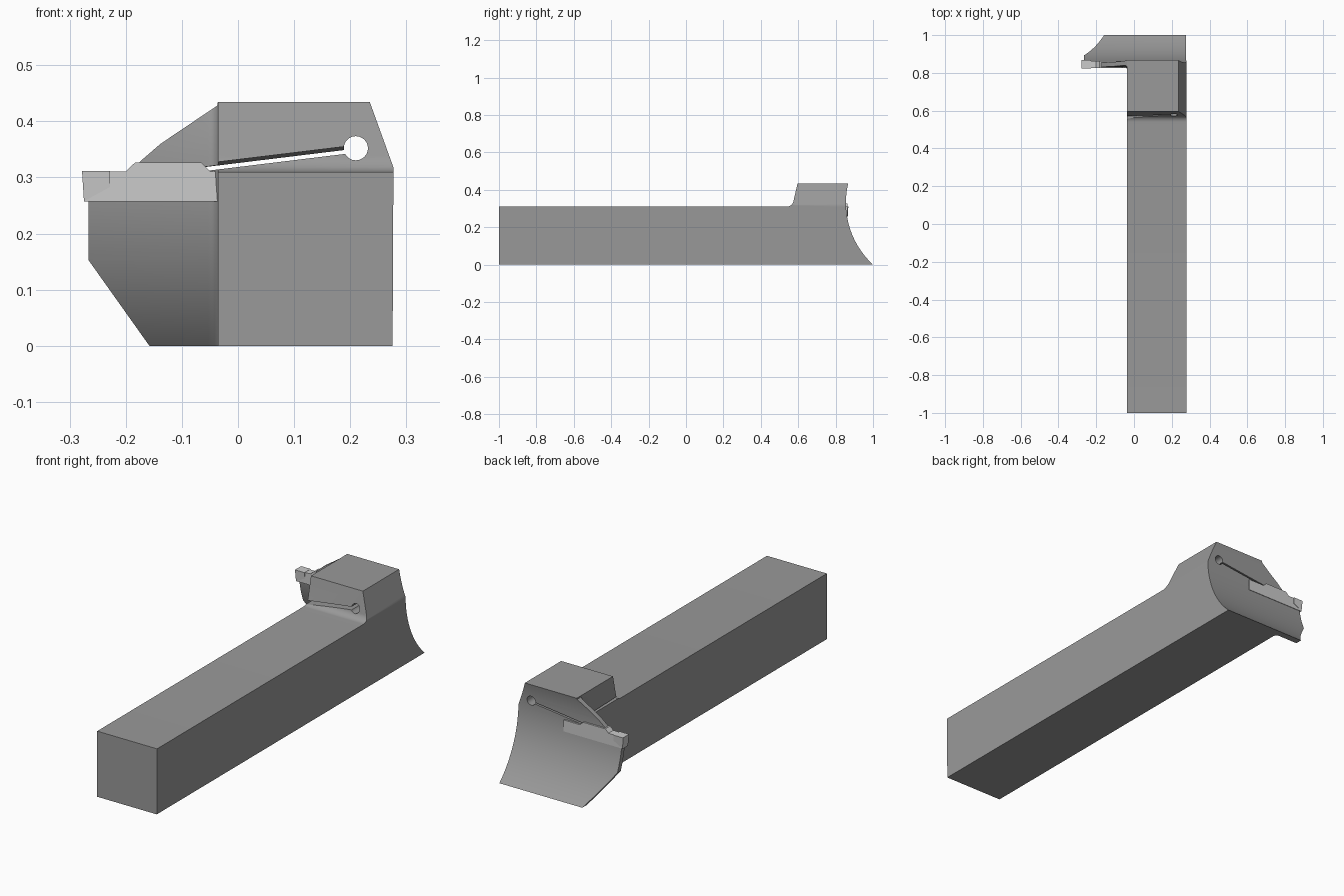
import bpy, bmesh
from math import sin, cos, pi, radians

if "Cube" in bpy.data.objects:
    bpy.data.objects.remove(bpy.data.objects["Cube"])

CY, CZ, R, T = 1.303, 0.33, 0.448, 0.023   # centre, radius of the scooped end; blade thickness


def loft(name, rings):
    """Closed solid through rings of equal point count."""
    bm = bmesh.new()
    vs = [[bm.verts.new(p) for p in r] for r in rings]
    n = len(rings[0])
    for a, b in zip(vs, vs[1:]):
        for i in range(n):
            j = (i + 1) % n
            bm.faces.new((a[i], a[j], b[j], b[i]))
    bm.faces.new(vs[0])
    bm.faces.new(vs[-1])
    bmesh.ops.recalc_face_normals(bm, faces=bm.faces)
    me = bpy.data.meshes.new(name)
    bm.to_mesh(me)
    bm.free()
    ob = bpy.data.objects.new(name, me)
    bpy.context.collection.objects.link(ob)
    return ob


def prism_x(name, yz, lo, hi):
    return loft(name, [[(x, y, z) for y, z in yz] for x in (lo, hi)])


def prism_y(name, xz, lo, hi):
    return loft(name, [[(x, y, z) for x, z in xz] for y in (lo, hi)])


def circle(u, v, r, n):
    return [(u + r * cos(2 * pi * i / n), v + r * sin(2 * pi * i / n)) for i in range(n)]


def boolean(ob, tool, op):
    tool.hide_render = True
    m = ob.modifiers.new(op, 'BOOLEAN')
    m.operation, m.object, m.solver = op, tool, 'EXACT'
    bpy.context.view_layer.objects.active = ob
    bpy.ops.object.modifier_apply(modifier=m.name)
    bpy.data.objects.remove(tool)


def paint(ob, name, v):
    mat = bpy.data.materials.new(name)
    mat.diffuse_color = (v, v, v, 1)
    mat.use_nodes = True
    mat.node_tree.nodes["Principled BSDF"].inputs["Base Color"].default_value = mat.diffuse_color
    ob.data.materials.clear()
    ob.data.materials.append(mat)


# Shank and raised head, side profile with a filleted step
fillet = [(0.54 + 0.035 * sin(a), 0.345 - 0.035 * cos(a))
          for a in [radians(78) * i / 8 for i in range(9)]]
holder = prism_x("tool_holder", [(-1, 0), (-1, 0.31)] + fillet +
                 [(0.6, 0.45), (1.05, 0.45), (1.05, 0)], -0.036, 0.279)

# Curved blade with a fillet where it meets the shank
f = 0.018
section = [(0.02, R - 0.02), (-0.3, R - 0.02), (-0.3, R + T)]
section += [(-0.035 - f + f * sin(a), R + T + f - f * cos(a))
            for a in [pi / 2 * i / 6 for i in range(7)]]
section += [(0.02, R + T + f)]
angles = [radians(-52 + 70 * i / 40) for i in range(41)]
blade = loft("blade", [[(x, CY - r * cos(a), CZ + r * sin(a)) for x, r in section]
                       for a in angles])
boolean(holder, blade, 'UNION')

# Scooped end
boolean(holder, prism_x("scoop", circle(CY, CZ, R, 128), -0.5, 0.5), 'DIFFERENCE')

# Front silhouette trims the blade and the head
outline = [(-0.158, 0), (-0.266, 0.152), (-0.266, 0.275), (-0.185, 0.315), (-0.175, 0.328),
           (-0.138, 0.36), (-0.037, 0.428), (-0.036, 0.434), (0.235, 0.434), (0.277, 0.318),
           (0.2755, 0)]
boolean(holder, prism_y("outline", outline, -1.2, 1.3), 'INTERSECT')

# Insert pocket
top = [(-0.2, 0.311), (-0.183, 0.327), (-0.066, 0.327), (-0.05, 0.311), (0.035, 0.311)]
pocket = [(-0.3, 0.257), (-0.3, 0.311)] + top + [(0.035, 0.257)]
boolean(holder, prism_y("pocket", pocket, 0.827, 0.95), 'DIFFERENCE')

# Clamping slit, slightly wider at the front, ending in a round hole
slit = loft("slit", [[(-0.07, y, 0.31), (0.2, y, 0.343), (0.2, y, 0.349 + w), (-0.07, y, 0.316 + w)]
                     for y, w in ((0.5, 0.009), (0.95, -0.001))])
boolean(holder, slit, 'DIFFERENCE')
boolean(holder, prism_y("hole", circle(0.21, 0.352, 0.0215, 40), 0.4, 1.1), 'DIFFERENCE')
paint(holder, "dark_grey", 0.32)

# Cutting insert: body and slightly wider tip
body = [(-0.274, 0.257), (-0.277, 0.309)] + top + [(0.035, 0.257)]
insert = prism_y("cutting_insert", body, 0.827, 0.8635)
tip = loft("insert_tip", [[(-0.278, y0, 0.3115), (-0.228, y0, 0.3115), (-0.228, y1, 0.283),
                           (-0.2745, y1, 0.2575)] for y0, y1 in ((0.822, 0.825), (0.868, 0.865))])
boolean(insert, tip, 'UNION')
paint(insert, "light_grey", 0.8)

# Smooth the curved faces, keep edges sharp
bpy.ops.object.select_all(action='DESELECT')
holder.select_set(True)
bpy.context.view_layer.objects.active = holder
bpy.ops.object.shade_smooth_by_angle(angle=radians(25))
